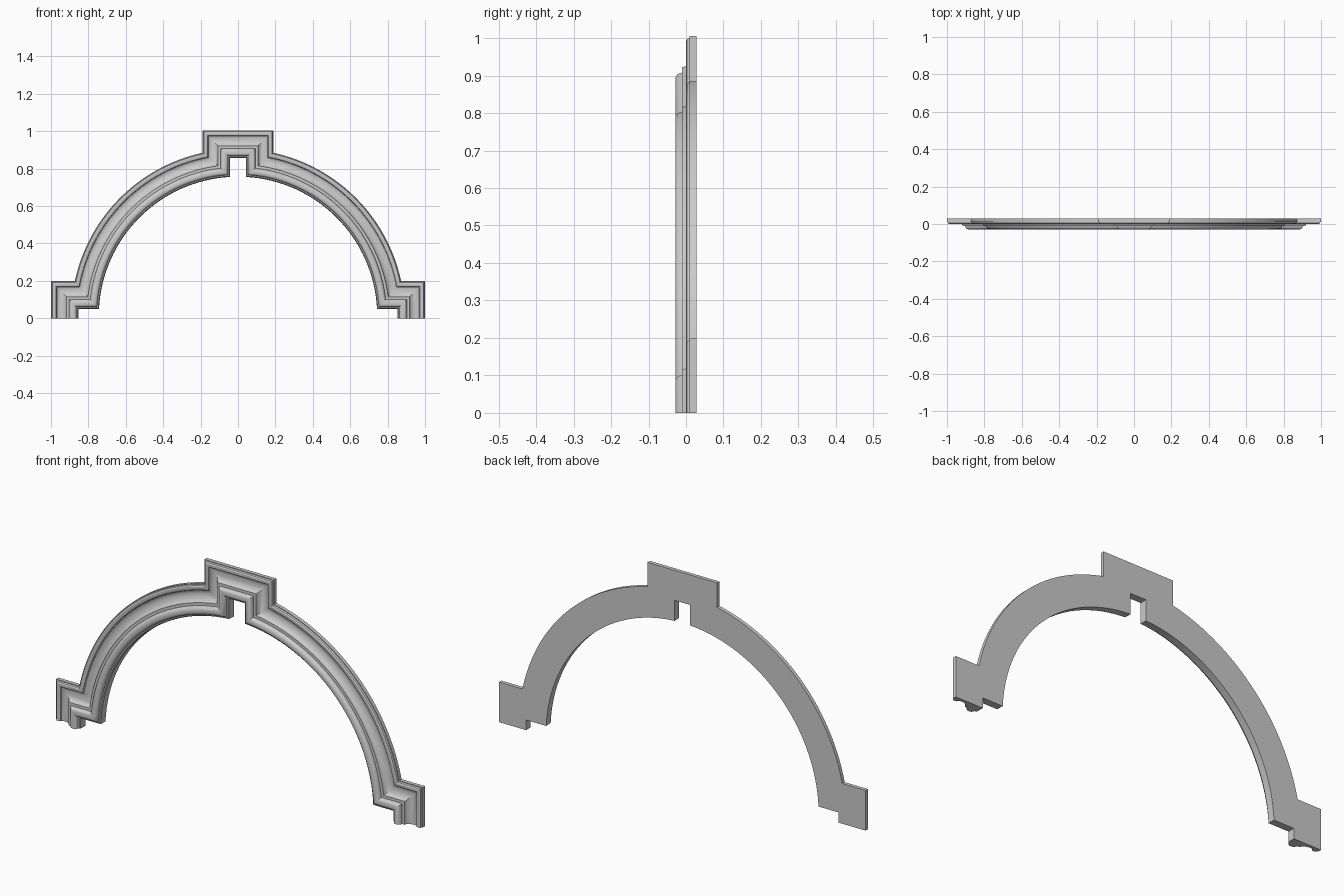
import bpy, bmesh, math

if "Cube" in bpy.data.objects:
    bpy.data.objects.remove(bpy.data.objects["Cube"])

R, CZ = 0.892, 0.013      # outer arc radius and centre height
FOOT, KEY, TOP = 0.198, 0.19, 1.005
SEG = 32

# moulding section: (inset from outer edge, y), going front from outer back edge to inner back edge
section = [(0, .0285), (0, .010), (.004, .010), (.007, .003), (.012, 0), (.022, 0),
           (.028, .003), (.031, .009), (.038, .013), (.048, .0135), (.058, .012),
           (.068, .008), (.076, .003), (.081, -.003), (.083, -.011), (.097, -.011),
           (.099, -.018), (.103, -.024), (.109, -.0275), (.116, -.0285), (.125, -.0285),
           (.131, -.026), (.135, -.021), (.137, -.013), (.143, -.012), (.147, -.008),
           (.148, .0285)]


def outline(t):
    """Mitred arch outline inset by t: left foot to right foot."""
    r, zf, xk = R - t, FOOT - t, KEY - t
    a0 = math.asin((zf - CZ) / r)
    a1 = math.acos(xk / r)
    left = [(-(1 - t), 0), (-(1 - t), zf)]
    for i in range(SEG + 1):
        a = a0 + (a1 - a0) * i / SEG
        left.append((-r * math.cos(a), CZ + r * math.sin(a)))
    left.append((-xk, TOP - t))
    return left + [(-x, z) for x, z in reversed(left)]


# sweep the section along the arch
bm = bmesh.new()
rails = [[bm.verts.new((x, y, z)) for x, z in outline(t)] for t, y in section]
n = len(rails)
for j in range(n):
    a, b = rails[j], rails[(j + 1) % n]
    for i in range(len(a) - 1):
        bm.faces.new((a[i], a[i + 1], b[i + 1], b[i]))

# flat cut ends at the feet
bm.faces.new([r[0] for r in rails])
bm.faces.new([r[-1] for r in reversed(rails)])
bmesh.ops.recalc_face_normals(bm, faces=bm.faces)

mesh = bpy.data.meshes.new("arch_moulding")
bm.to_mesh(mesh)
bm.free()
arch = bpy.data.objects.new("arch_moulding", mesh)
bpy.context.collection.objects.link(arch)
bpy.context.view_layer.objects.active = arch
arch.select_set(True)
bpy.ops.object.shade_smooth_by_angle(angle=math.radians(30))
